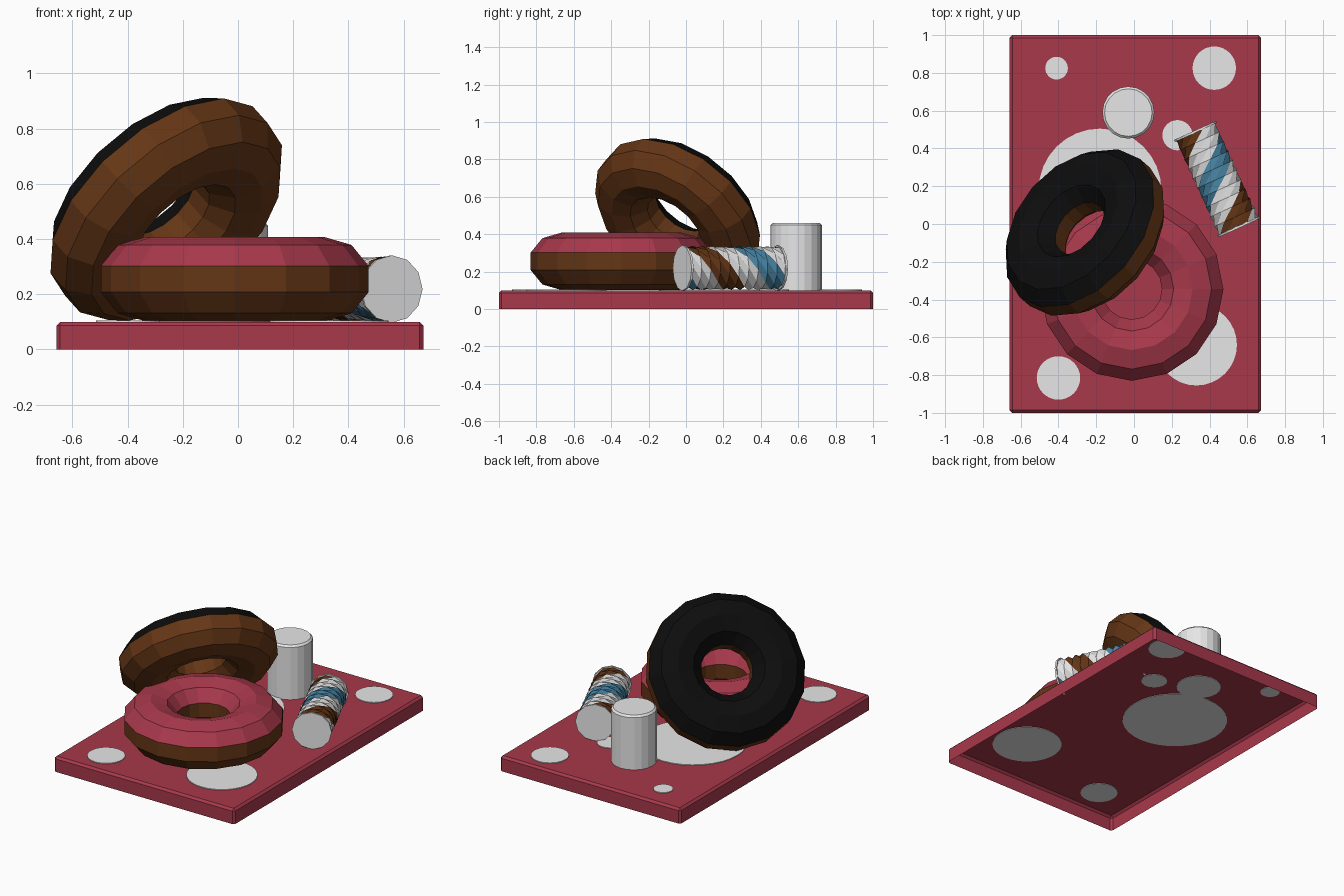
import bpy
import bmesh
from math import sin, cos, pi, radians
from mathutils import Vector

if "Cube" in bpy.data.objects:
    bpy.data.objects.remove(bpy.data.objects["Cube"])


def material(name, rgb):
    mat = bpy.data.materials.new(name)
    mat.use_nodes = True
    mat.diffuse_color = (*rgb, 1)
    bsdf = mat.node_tree.nodes["Principled BSDF"]
    bsdf.inputs["Base Color"].default_value = (*rgb, 1)
    return mat


PINK = material("raspberry pink", (0.39, 0.04, 0.07))
BROWN = material("dough brown", (0.13, 0.037, 0.008))
BLACK = material("dark chocolate", (0.004, 0.004, 0.004))
WHITE = material("sugar white", (0.8, 0.8, 0.8))
BLUE = material("candy blue", (0.07, 0.25, 0.40))


def finish(name, bm, mats):
    bmesh.ops.recalc_face_normals(bm, faces=bm.faces)
    mesh = bpy.data.meshes.new(name)
    bm.to_mesh(mesh)
    bm.free()
    for mat in mats:
        mesh.materials.append(mat)
    obj = bpy.data.objects.new(name, mesh)
    bpy.context.collection.objects.link(obj)
    return obj


def cylinder(name, x, y, z0, z1, radius, sides, mat, bevel=0):
    bm = bmesh.new()
    bmesh.ops.create_cone(bm, cap_ends=True, segments=sides, radius1=radius,
                          radius2=radius, depth=z1 - z0)
    if bevel:
        rim = [e for e in bm.edges if all(v.co.z > 0 for v in e.verts)]
        bmesh.ops.bevel(bm, geom=rim, offset=bevel, segments=1, affect='EDGES')
    obj = finish(name, bm, [mat])
    obj.location = (x, y, (z0 + z1) / 2)
    return obj


def donut(name, centre, normal, icing, segments=16, sides=10):
    """Faceted ring whose upper faces carry the icing."""
    major, wide, tall = 0.3225, 0.171, 0.153
    bm = bmesh.new()
    rings = []
    for i in range(segments):
        a = 2 * pi * i / segments
        ring = []
        for j in range(sides):
            b = 2 * pi * (j + 0.5) / sides
            r = major + wide * cos(b)
            ring.append(bm.verts.new((r * cos(a), r * sin(a), tall * sin(b))))
        rings.append(ring)
    for i in range(segments):
        p, q = rings[i], rings[(i + 1) % segments]
        for j in range(sides):
            k = (j + 1) % sides
            face = bm.faces.new((p[j], q[j], q[k], p[k]))
            face.material_index = int(face.calc_center_median().z > 0.05)
    obj = finish(name, bm, [BROWN, icing])
    obj.location = centre
    obj.rotation_mode = 'QUATERNION'
    obj.rotation_quaternion = Vector(normal).to_track_quat('Z', 'Y')
    return obj


# Tray: shallow shell, open underneath
bm = bmesh.new()
bmesh.ops.create_cube(bm, size=1)
for v in bm.verts:
    v.co = (v.co.x * 1.33 + 0.007, v.co.y * 2, (v.co.z + 0.5) * 0.1)
under = [f for f in bm.faces if f.calc_center_median().z < 0.01]
bmesh.ops.delete(bm, geom=under, context='FACES_ONLY')
edges = [e for e in bm.edges if any(v.co.z > 0.05 for v in e.verts)]
bmesh.ops.bevel(bm, geom=edges, offset=0.014, segments=1, affect='EDGES')
finish("tray", bm, [PINK])

# Round spots set into the tray top
spots = [(-0.41, 0.825, 0.06), (0.425, 0.825, 0.115), (0.23, 0.47, 0.08),
         (-0.18, 0.18, 0.325), (0.33, -0.64, 0.215), (-0.4, -0.815, 0.115)]
for n, (x, y, r) in enumerate(spots):
    cylinder(f"tray_spot_{n + 1}", x, y, 0.097, 0.105, r, 32, WHITE)

# Marshmallow
cylinder("marshmallow", -0.03, 0.59, 0.097, 0.46, 0.138, 20, WHITE, 0.012)

# Donuts: one flat, one leaning on it
donut("flat_donut", (-0.012, -0.345, 0.255), (0, 0, 1), PINK)
donut("leaning_donut", (-0.26, -0.045, 0.508), (-0.578, 0.502, 0.645), BLACK)

# Twisted candy stick lying on the tray
front, back = Vector((0.555, -0.015, 0.219)), Vector((0.325, 0.49, 0.219))
axis = (back - front).normalized()
up = Vector((0, 0, 1))
side = axis.cross(up)
sides, steps, radius = 12, 10, 0.118
bm = bmesh.new()
rings = []
for s in range(steps + 1):
    t = s / steps
    ring = []
    for j in range(sides):
        a = 2 * pi * (j / sides + t - 0.56) - radians(45)
        spoke = up * cos(a) + side * sin(a)
        ring.append(bm.verts.new(front.lerp(back, t) + spoke * radius))
    rings.append(ring)
for p, q in zip(rings, rings[1:]):
    for j in range(sides):
        k = (j + 1) % sides
        face = bm.faces.new((p[j], p[k], q[k], q[j]))
        face.material_index = (1, 0, 2, 0)[j * 4 // sides]
bm.faces.new(rings[0])
bm.faces.new(rings[-1])
finish("candy_stick", bm, [WHITE, BLUE, BROWN])

# Plain discs closing both ends of the stick
for name, end in (("candy_front_end", front), ("candy_back_end", back)):
    cap = cylinder(name, 0, 0, 0, 0.012, 0.122, sides, WHITE)
    cap.location = end
    cap.rotation_mode = 'QUATERNION'
    cap.rotation_quaternion = axis.to_track_quat('Z', 'Y')
